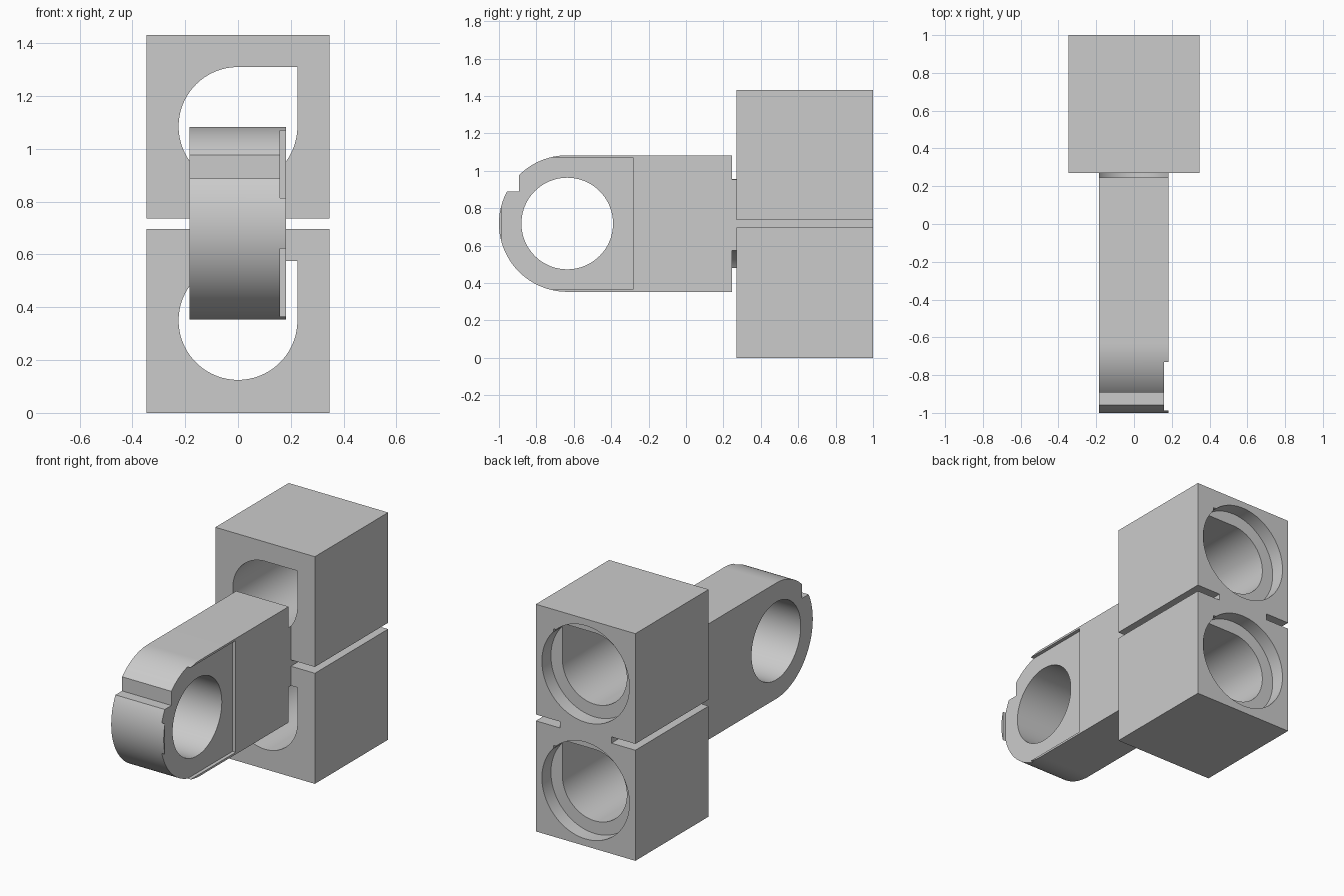
import bpy, bmesh
from math import sin, cos, radians

cube = bpy.data.objects.get("Cube")
if cube:
    bpy.data.objects.remove(cube, do_unlink=True)

grey = bpy.data.materials.new("plain grey")
grey.use_nodes = True
grey.diffuse_color = (0.6, 0.6, 0.6, 1)
grey.node_tree.nodes["Principled BSDF"].inputs["Base Color"].default_value = (0.6, 0.6, 0.6, 1)


def arc(cu, cv, r, start, end, steps):
    """Points on a circle, angles in degrees."""
    angles = [radians(start + (end - start) * i / steps) for i in range(steps + 1)]
    return [(cu + r * cos(a), cv + r * sin(a)) for a in angles]


def rect(u0, u1, v0, v1):
    return [(u0, v0), (u1, v0), (u1, v1), (u0, v1)]


def prism(name, pts, axis, lo, hi):
    """Extrude a profile along x (points are y, z) or along y (points are x, z)."""
    def place(p, d):
        return (d, p[0], p[1]) if axis == "x" else (p[0], d, p[1])
    bm = bmesh.new()
    a = [bm.verts.new(place(p, lo)) for p in pts]
    b = [bm.verts.new(place(p, hi)) for p in pts]
    bm.faces.new(a)
    bm.faces.new(b[::-1])
    for i in range(len(pts)):
        j = (i + 1) % len(pts)
        bm.faces.new((a[j], a[i], b[i], b[j]))
    bmesh.ops.recalc_face_normals(bm, faces=bm.faces)
    mesh = bpy.data.meshes.new(name)
    bm.to_mesh(mesh)
    bm.free()
    mesh.materials.append(grey)
    obj = bpy.data.objects.new(name, mesh)
    bpy.context.collection.objects.link(obj)
    return obj


def activate(obj):
    bpy.ops.object.select_all(action="DESELECT")
    obj.select_set(True)
    bpy.context.view_layer.objects.active = obj


def cut(obj, cutter):
    activate(obj)
    mod = obj.modifiers.new("cut", "BOOLEAN")
    mod.operation = "DIFFERENCE"
    mod.solver = "EXACT"
    mod.object = cutter
    bpy.ops.object.modifier_apply(modifier=mod.name)


# Main sizes
FRONT, BACK = 0.27, 1.0
HALF, WEB, TOP = 0.347, 0.18, 1.432
GAP_LOW, GAP_HIGH = 0.697, 0.737
EYE_Y, EYE_Z, EYE_R = -0.635, 0.718, 0.365
BORES = (0.35, 1.085)
BORE_R = 0.225

# Housing: two blocks joined by a narrow web
side = [(HALF, 0), (HALF, GAP_LOW), (WEB, GAP_LOW), (WEB, GAP_HIGH), (HALF, GAP_HIGH), (HALF, TOP)]
housing = prism("housing", side + [(-x, z) for x, z in reversed(side)], "y", FRONT, BACK)

# Arm: rounded end with a step cut in its upper front
end_arc = arc(EYE_Y, EYE_Z, EYE_R, 90, 270, 64)
arm = prism("arm", end_arc + [(FRONT, EYE_Z - EYE_R), (FRONT, EYE_Z + EYE_R)], "x", -0.184, 0.182)

cutters = []

# Through bores with one square corner, and round counterbores at the back
for z in BORES:
    outline = arc(0, z, BORE_R, 90, 360, 72) + [(BORE_R, z + BORE_R)]
    bore = prism("bore_cutter", outline, "y", 0.245, 1.1)
    counterbore = prism("counterbore_cutter", arc(0, z, 0.305, 0, 355, 71), "y", 0.91, 1.1)
    cut(housing, bore)
    cut(housing, counterbore)
    cut(arm, bore)
    cutters += [bore, counterbore]

# Arm eye, step and shallow square side recess
eye = prism("eye_cutter", arc(EYE_Y, EYE_Z, 0.245, 0, 355, 71), "x", -0.5, 0.5)
step = prism("step_cutter", rect(-1.1, -0.892, 0.888, 1.2), "x", -0.5, 0.5)
r = 0.352
recess = prism("recess_cutter", rect(EYE_Y - r, EYE_Y + r, EYE_Z - r, EYE_Z + r), "x", 0.16, 0.5)
for tool in (eye, step, recess):
    cut(arm, tool)
    cutters.append(tool)

for tool in cutters:
    bpy.data.objects.remove(tool, do_unlink=True)

for obj in (housing, arm):
    activate(obj)
    bpy.ops.object.shade_smooth_by_angle(angle=radians(30))
